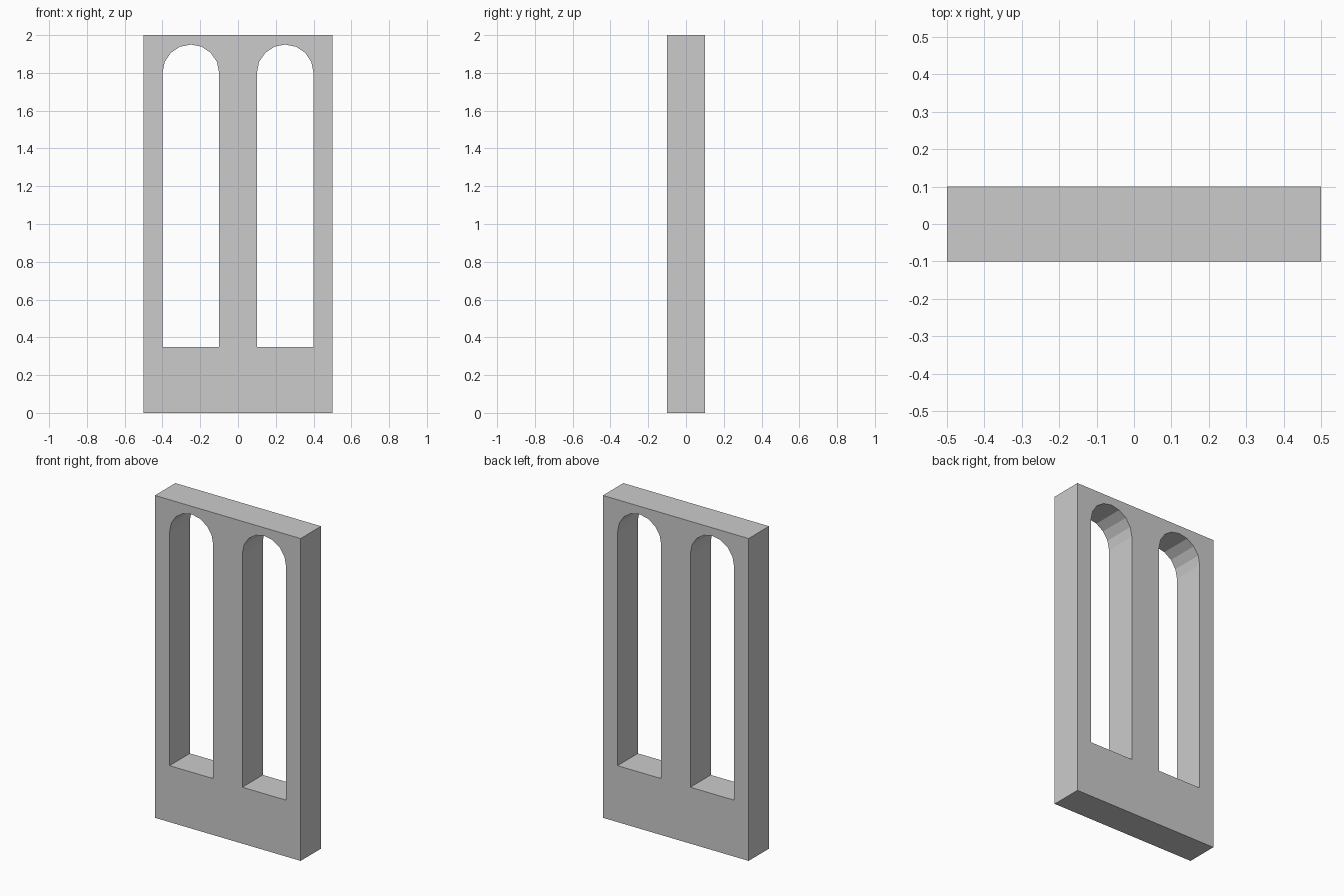
import bpy, bmesh
from math import pi, cos, sin

if "Cube" in bpy.data.objects:
    bpy.data.objects.remove(bpy.data.objects["Cube"])

W, H, T = 0.5, 2.0, 0.2                # half width, height, thickness
CX, R, SILL, SPRING = 0.25, 0.15, 0.35, 1.8
SEG = 8                                # facets per arch


def arch(cx):
    """Outline of one round-headed opening."""
    head = [(cx + R * cos(pi * i / SEG), SPRING + R * sin(pi * i / SEG))
            for i in range(SEG + 1)]
    return [(cx - R, SILL), (cx + R, SILL)] + head


def add_loop(bm, pts):
    vs = [bm.verts.new((x, 0, z)) for x, z in pts]
    return [bm.edges.new((a, b)) for a, b in zip(vs, vs[1:] + vs[:1])]


# Flat panel face with two openings
bm = bmesh.new()
edges = add_loop(bm, [(-W, 0), (W, 0), (W, H), (-W, H)])
for cx in (-CX, CX):
    edges += add_loop(bm, arch(cx))
bmesh.ops.triangle_fill(bm, edges=edges, use_beauty=True, normal=(0, -1, 0))
bmesh.ops.recalc_face_normals(bm, faces=bm.faces)

mesh = bpy.data.meshes.new("arched_window_panel")
bm.to_mesh(mesh)
bm.free()
panel = bpy.data.objects.new("arched_window_panel", mesh)
bpy.context.collection.objects.link(panel)

# Panel thickness, centred on y = 0
solid = panel.modifiers.new("thickness", 'SOLIDIFY')
solid.thickness = T
solid.offset = 0
